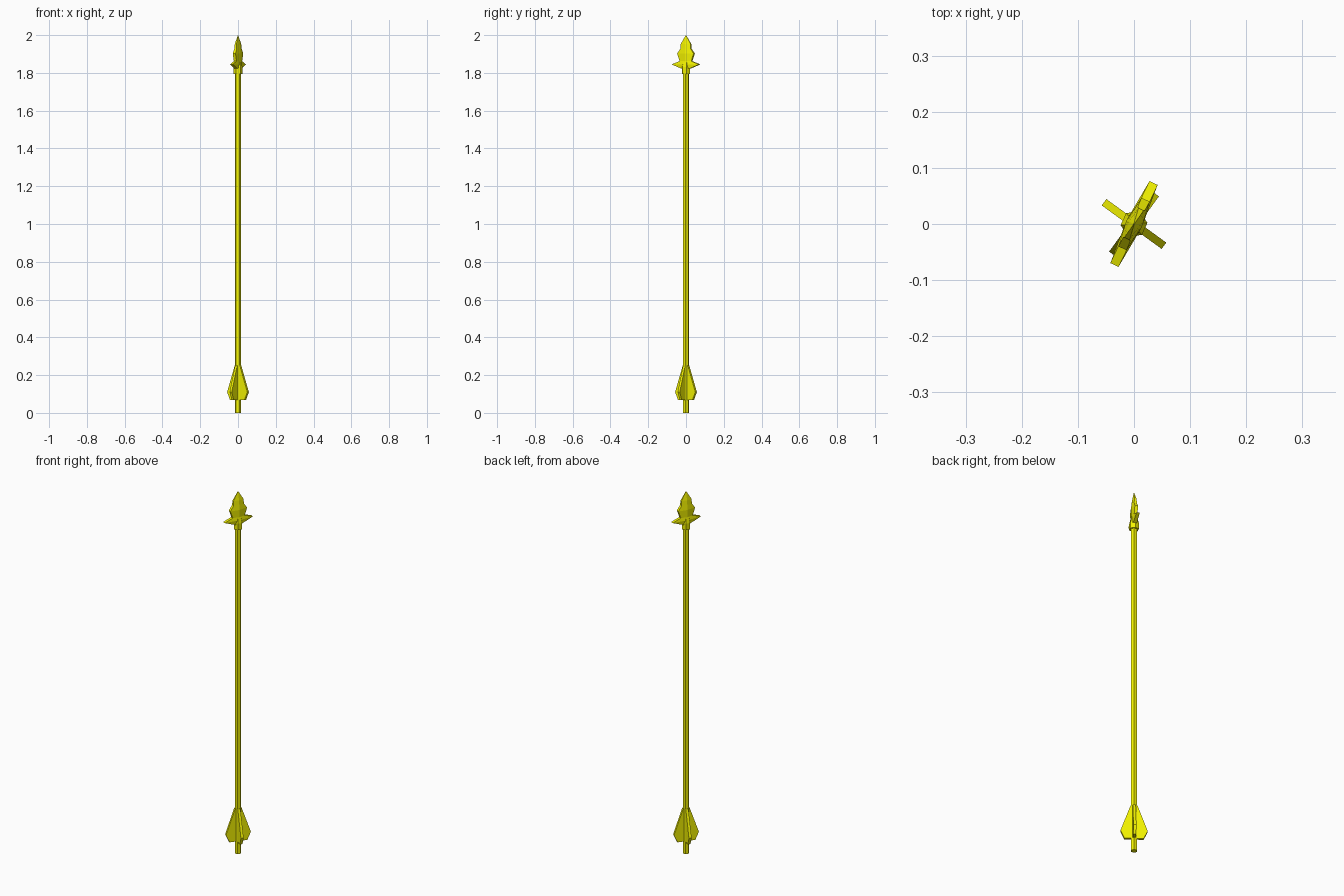
import bpy, bmesh, math

if "Cube" in bpy.data.objects:
    bpy.data.objects.remove(bpy.data.objects["Cube"])

mat = bpy.data.materials.new("yellow")
mat.diffuse_color = (0.9, 0.9, 0.0, 1)
mat.use_nodes = True
mat.node_tree.nodes["Principled BSDF"].inputs["Base Color"].default_value = mat.diffuse_color


def make(name, bm, angle=0.0):
    bmesh.ops.recalc_face_normals(bm, faces=bm.faces)
    me = bpy.data.meshes.new(name)
    bm.to_mesh(me)
    bm.free()
    ob = bpy.data.objects.new(name, me)
    ob.rotation_euler.z = math.radians(angle)
    me.materials.append(mat)
    bpy.context.collection.objects.link(ob)
    return ob


def loft(name, sections, angle=0.0):
    """Skin closed rings of equal point count, capping both ends."""
    bm = bmesh.new()
    rings = [[bm.verts.new(p) for p in ring] for ring in sections]
    n = len(rings[0])
    for a, b in zip(rings, rings[1:]):
        for i in range(n):
            j = (i + 1) % n
            bm.faces.new((a[i], a[j], b[j], b[i]))
    bm.faces.new(rings[0][::-1])
    bm.faces.new(rings[-1])
    return make(name, bm, angle)


def ring(r, z, n):
    return [(r * math.cos(math.tau * i / n), r * math.sin(math.tau * i / n), z)
            for i in range(n)]


# Shaft and the socket that holds the head
loft("shaft", [ring(0.0165, 0, 6), ring(0.0165, 1.82, 6)], 54)
loft("head_socket", [ring(0.024, 1.795, 6), ring(0.024, 1.83, 6),
                     ring(0.010, 1.885, 6)], 65)

# Head: flat blade with a raised centre ridge, swept barbs and a notched leaf tip
stations = [  # z, half width, edge half thickness, ridge half thickness
    (1.822, 0.022, 0.009, 0.014),
    (1.845, 0.081, 0.008, 0.015),
    (1.862, 0.034, 0.008, 0.015),
    (1.902, 0.048, 0.008, 0.015),
    (1.928, 0.030, 0.007, 0.013),
    (1.953, 0.029, 0.005, 0.010),
    (2.000, 0.0005, 0.0005, 0.001),
]
loft("arrow_head", [[(w, -t, z), (w, t, z), (0, m, z),
                     (-w, t, z), (-w, -t, z), (0, -m, z)]
                    for z, w, t, m in stations], 64.5)

# Four fletching vanes around the tail
outline = [(0.008, 0.068), (0.047, 0.068), (0.066, 0.11), (0.017, 0.25), (0.008, 0.25)]
for k in range(4):
    loft(f"vane_{k + 1}", [[(x, y, z) for x, z in outline]
                           for y in (-0.007, 0.007)], 54 + 90 * k)
